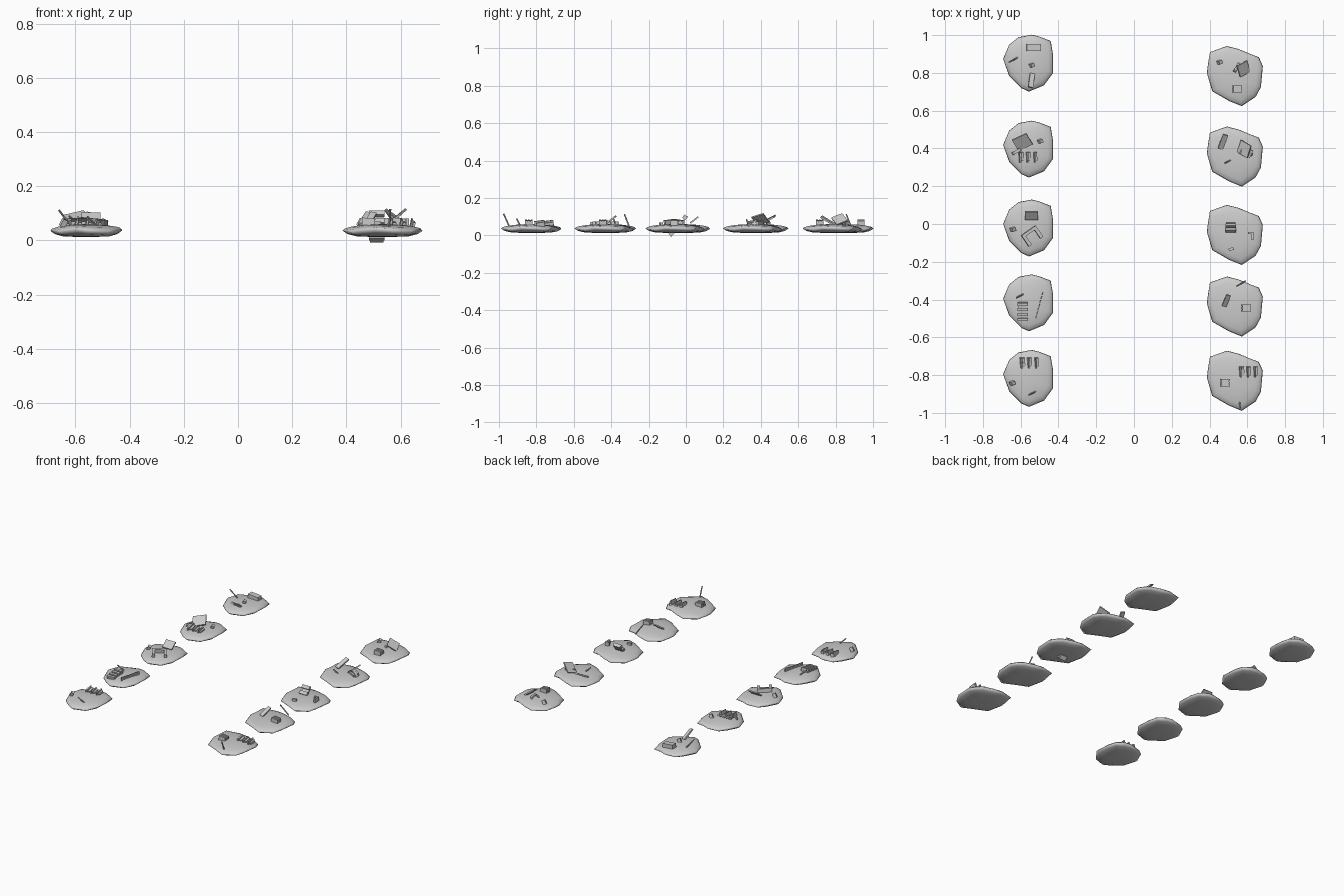
import bpy, bmesh, math
from mathutils import Vector, Euler, Matrix

if "Cube" in bpy.data.objects:
    bpy.data.objects.remove(bpy.data.objects["Cube"])

LEFT = [(-.132, .025), (-.10, .10), (-.05, .14), (.02, .153), (.06, .143), (.12, .12), (.132, .05),
        (.132, -.05), (.085, -.115), (.005, -.148), (-.035, -.13), (-.10, -.065)]
RIGHT = [(-.143, .058), (-.132, .127), (-.042, .159), (.02, .143), (.085, .116), (.127, .10), (.148, .053),
         (.138, -.058), (.11, -.11), (.037, -.159), (-.03, -.132), (-.12, -.08), (-.148, .016)]
# mound cross-section: (radius factor, height)
RINGS = [(.3, .013), (.65, .015), (.87, .023), (1, .035), (.95, .043), (.8, .050), (.55, .056), (.25, .059)]


def finish(name, bm, smooth=False):
    bmesh.ops.recalc_face_normals(bm, faces=bm.faces)
    me = bpy.data.meshes.new(name)
    bm.to_mesh(me)
    bm.free()
    ob = bpy.data.objects.new(name, me)
    bpy.context.collection.objects.link(ob)
    for p in me.polygons:
        p.use_smooth = smooth
    return ob


def mound(name, c, outline):
    bm = bmesh.new()
    rings = []
    for f, z in RINGS:
        rim = max(0, f - .7) * .02
        rings.append([bm.verts.new((c[0] + x * f, c[1] + y * f, z + rim * math.sin(i * 2.1)))
                      for i, (x, y) in enumerate(outline)])
    n = len(outline)
    for a, b in zip(rings, rings[1:]):
        for i in range(n):
            bm.faces.new((a[i], a[(i + 1) % n], b[(i + 1) % n], b[i]))
    for ring, z in ((rings[0], .013), (rings[-1], .060)):
        mid = bm.verts.new((c[0], c[1], z))
        for i in range(n):
            bm.faces.new((ring[i], ring[(i + 1) % n], mid))
    finish(name, bm, True)


def boxes(name, c, parts, pos, rot):
    """One object from boxes (offset, size), placed on a mound."""
    bm = bmesh.new()
    m = Matrix.Translation((c[0] + pos[0], c[1] + pos[1], pos[2])) @ \
        Euler([math.radians(a) for a in rot]).to_matrix().to_4x4()
    for off, size in parts:
        bmesh.ops.create_cube(bm, size=1, matrix=m @ Matrix.Translation(off) @ Matrix.Diagonal((*size, 1)))
    return finish(name, bm)


def box(name, c, pos, size, rot=(0, 0, 0)):
    return boxes(name, c, [((0, 0, 0), size)], pos, rot)


def rod(c, a, b, r=.004):
    a, b = Vector(a), Vector(b)
    d = b - a
    bm = bmesh.new()
    m = Matrix.Translation((a + b) / 2 + Vector((c[0], c[1], 0))) @ d.to_track_quat('Z', 'Y').to_matrix().to_4x4()
    bmesh.ops.create_cone(bm, cap_ends=True, segments=8, radius1=r, radius2=r, depth=d.length, matrix=m)
    finish("bent_rod", bm)


def chunk(c, x, y, yaw=25):
    box("small_chunk", c, (x, y, .064), (.02, .018, .028), (15, 25, yaw))


def slats(c, x, y):
    for i in range(3):
        w = .026 - .004 * i
        boxes("broken_slat", c, [((-w / 3, 0, 0), (w / 3, .055, .03)), ((w / 6, .004, -.005), (w / 2, .045, .024))],
              (x + (i - 1) * .037, y, .062), (8, 12, 4))


def crate(c, x, y):
    parts = [((0, 0, 0), (.042, .038, .026))]
    parts += [((0, s * .015, .001), (.047, .009, .03)) for s in (-1, 0, 1)]
    boxes("crate", c, parts, (x, y, .066), (0, 6, 0))


def stack(c, x, y, tilt=8, size=.1, z=.066):
    parts = [((0, 0, -.008), (.05, size, .008))]
    parts += [((0, (i - 1.5) * size * .27, .003), (.056, size * .15, .014)) for i in range(4)]
    boxes("plank_stack", c, parts, (x, y, z), (tilt, 0, 0))


def arch(c, x, y, yaw, r=.027, z=.055):
    # half ring with square section
    bm = bmesh.new()
    m = Matrix.Translation((c[0] + x, c[1] + y, z)) @ Matrix.Rotation(math.radians(yaw), 4, 'Z')
    prev = first = None
    for i in range(9):
        t = math.pi * i / 8
        cur = [bm.verts.new(m @ Vector((q * math.cos(t), w, q * math.sin(t))))
               for q, w in ((r, -.008), (r, .008), (r - .008, .008), (r - .008, -.008))]
        if prev:
            for k in range(4):
                bm.faces.new((prev[k], prev[(k + 1) % 4], cur[(k + 1) % 4], cur[k]))
        else:
            bm.faces.new(cur)
        prev = cur
    bm.faces.new(prev)
    finish("broken_arch", bm)


L = [(-.561, y) for y in (.849, .394, -.024, -.42, -.82)]
R = [(.534, y) for y in (.783, .357, -.058, -.437, -.83)]
for c in L:
    mound("left_mound", c, LEFT)
for c in R:
    mound("right_mound", c, RIGHT)

# left row, back to front
c = L[0]
box("slab", c, (.03, .086, .068), (.075, .038, .026), (0, 5, 0))
rod(c, (-.10, .008, .112), (-.055, .032, .052))
chunk(c, .02, -.008)
box("plank", c, (.018, -.09, .078), (.026, .085, .01), (-32, 12, -15))

c = L[1]
box("leaning_panel", c, (-.03, .04, .082), (.085, .075, .008), (28, -12, 25))
arch(c, -.06, -.01, 30)
slats(c, .003, -.04)
chunk(c, .065, .045)

c = L[2]
box("leaning_panel", c, (.018, .068, .082), (.07, .055, .008), (38, 0, 0))
chunk(c, -.08, -.004)
boxes("broken_frame", c, [((-.037, 0, 0), (.018, .07, .025)), ((.037, 0, 0), (.018, .07, .025)),
                          ((0, .028, 0), (.08, .016, .025))], (.022, -.04, .068), (6, 5, 35))

c = L[3]
rod(c, (-.062, .03, .09), (-.022, .05, .052))
stack(c, -.028, -.045)
boxes("fence_strip", c, [((0, (i - 3) * .021, 0), (.007, .016, .03)) for i in range(7)]
      + [((0, 0, -.004), (.004, .14, .012))], (.06, -.01, .06), (0, 0, -15))

c = L[4]
slats(c, .01, .085)
chunk(c, -.083, -.022)
rod(c, (.005, -.085, .088), (.043, -.065, .05))

# right row, back to front
c = R[0]
chunk(c, -.08, .074)
box("leaning_panel", c, (.045, .038, .085), (.07, .065, .008), (25, 32, 30))
arch(c, .01, .045, 60)
crate(c, .013, -.068)

c = R[1]
box("plank", c, (-.063, .078, .08), (.028, .09, .01), (28, 10, -15))
rod(c, (-.052, -.034, .085), (-.02, -.018, .052))
box("leaning_panel", c, (.05, .04, .085), (.075, .07, .008), (20, -35, -30))
arch(c, .068, .018, -20)
box("fallen_block", c, (.06, .025, .065), (.06, .04, .02), (5, 5, -25))

c = R[2]
stack(c, -.022, .015, 50, .14, .053)
boxes("corner_bracket", c, [((.008, 0, 0), (.01, .042, .04)), ((-.004, .016, 0), (.024, .01, .04))],
      (.085, -.005, .06), (0, 0, 0))
box("small_chunk", c, (-.02, -.075, .062), (.026, .014, .015), (0, 0, 15))

c = R[3]
box("plank", c, (-.045, .032, .08), (.024, .075, .009), (35, 10, -15))
crate(c, .06, -.008)
rod(c, (.055, .135, .042), (.01, .108, .112))

c = R[4]
crate(c, -.052, -.01)
slats(c, .075, .048)
rod(c, (.028, -.145, .115), (.025, -.115, .048))
